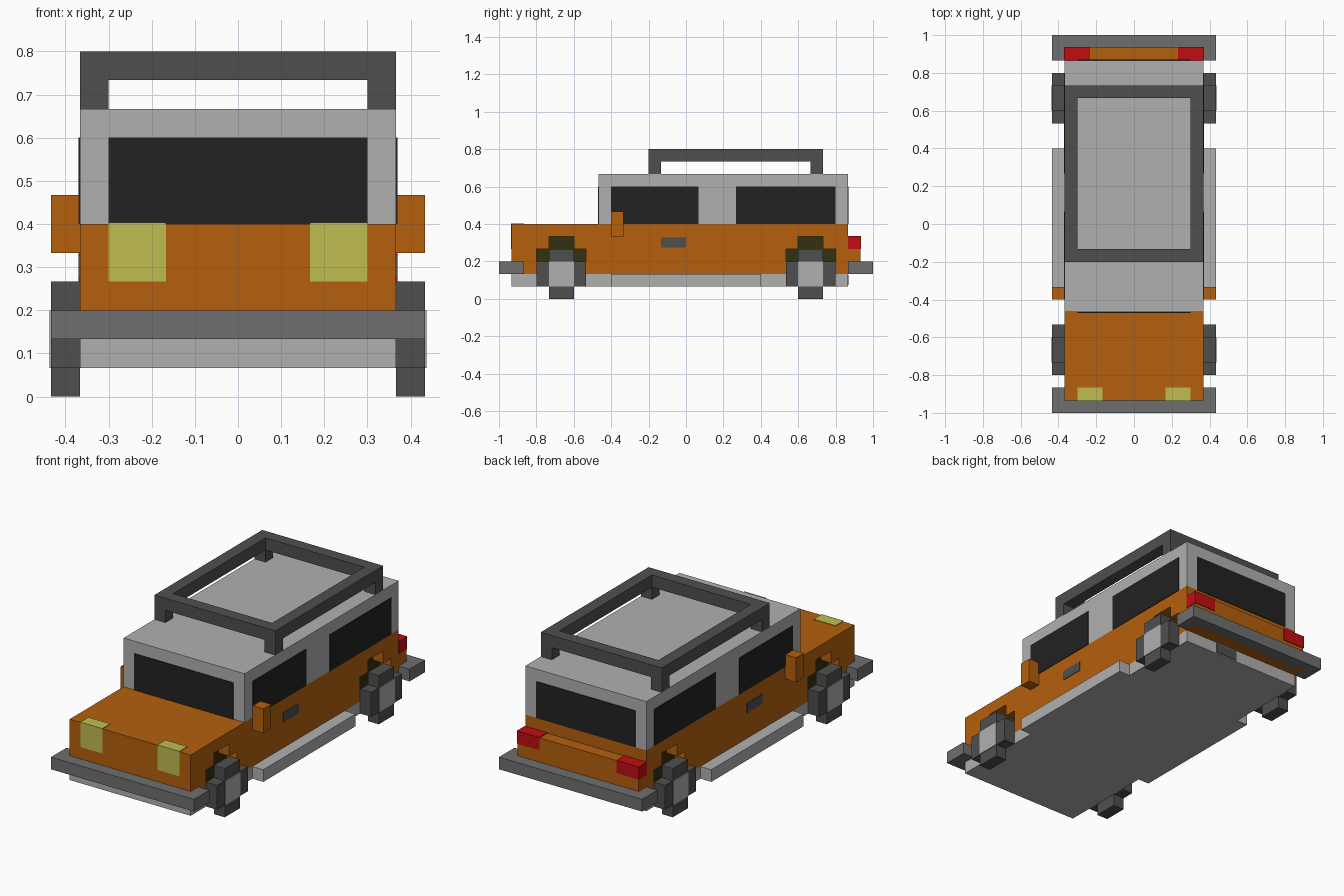
import bpy
import bmesh

cube = bpy.data.objects.get("Cube")
if cube:
    bpy.data.objects.remove(cube, do_unlink=True)

U = 1 / 15   # modelling unit
T = 0.05     # plate thickness in units, each side of the surface


def srgb(c):
    c /= 255
    return c / 12.92 if c <= 0.04045 else ((c + 0.055) / 1.055) ** 2.4


def material(name, r, g, b):
    m = bpy.data.materials.new(name)
    col = (srgb(r), srgb(g), srgb(b), 1)
    m.diffuse_color = col
    m.use_nodes = True
    bsdf = next(n for n in m.node_tree.nodes if n.type == 'BSDF_PRINCIPLED')
    bsdf.inputs["Base Color"].default_value = col
    bsdf.inputs["Roughness"].default_value = 0.8
    return m


ORANGE = material("orange paint", 182, 96, 13)
LIGHT = material("light grey", 176, 176, 176)
MID = material("mid grey", 111, 111, 111)
DARK = material("dark grey", 79, 79, 79)
GLASS = material("black glass", 34, 34, 34)
OLIVE = material("dark olive", 50, 48, 14)
YELLOW = material("lamp yellow", 192, 188, 82)
RED = material("lamp red", 192, 13, 18)


def prism(name, mat, x0, x1, profile):
    """Extrude a (y, z) side profile from x0 to x1."""
    bm = bmesh.new()
    face = bm.faces.new([bm.verts.new((x0 * U, y * U, z * U)) for y, z in profile])
    ext = bmesh.ops.extrude_face_region(bm, geom=[face])
    verts = [v for v in ext["geom"] if isinstance(v, bmesh.types.BMVert)]
    bmesh.ops.translate(bm, verts=verts, vec=((x1 - x0) * U, 0, 0))
    bmesh.ops.recalc_face_normals(bm, faces=bm.faces[:])
    me = bpy.data.meshes.new(name)
    bm.to_mesh(me)
    bm.free()
    me.materials.append(mat)
    ob = bpy.data.objects.new(name, me)
    bpy.context.collection.objects.link(ob)
    return ob


def box(name, mat, x, y, z):
    return prism(name, mat, x[0], x[1],
                 [(y[0], z[0]), (y[1], z[0]), (y[1], z[1]), (y[0], z[1])])


def pair(build, name, mat, x0, x1, *rest):
    """Build a part on the left (+x) and its mirror on the right."""
    for side, s in (("left", 1), ("right", -1)):
        a, b = sorted((s * x0, s * x1))
        if build is box:
            box(f"{side}_{name}", mat, (a, b), *rest)
        else:
            prism(f"{side}_{name}", mat, a, b, *rest)


# Chassis and running boards
box("chassis", LIGHT, (-5.5, 5.5), (-14, 13), (1, 2))
pair(box, "running_board", LIGHT, 5.5, 6.5, (-6, 6), (1, 2))
box("exhaust_tip", DARK, (0.5, 2.5), (13 - T, 13 + T), (1.1, 1.9))

# Lower body: solid core with side walls that carry the stepped wheel arches
AXLES = (("front", -10), ("rear", 10))
tail = [(14, 2), (14, 5), (13, 5), (13, 6), (-14, 6), (-14, 2)]
arches = []
for _, c in AXLES:
    arches += [(c - 2, 2), (c - 2, 4), (c - 1, 4), (c - 1, 5),
               (c + 1, 5), (c + 1, 4), (c + 2, 4), (c + 2, 2)]
box_core = prism("body_core", ORANGE, -4.5, 4.5, tail)
pair(prism, "body_side", ORANGE, 4.5, 5.5, arches + tail)

# Wheels, hubs and dark arch linings
for end, c in AXLES:
    cross = [(c - 1, 0), (c + 1, 0), (c + 1, 1), (c + 2, 1), (c + 2, 3), (c + 1, 3),
             (c + 1, 4), (c - 1, 4), (c - 1, 3), (c - 2, 3), (c - 2, 1), (c - 1, 1)]
    pair(prism, f"{end}_wheel", DARK, 5.5, 6.5, cross)
    pair(box, f"{end}_hub", LIGHT, 6.4, 6.5 + T, (c - 1, c + 1), (1, 3))
    pair(box, f"{end}_arch_lining", OLIVE, 4.5 - T, 4.5 + T, (c - 2, c + 2), (2, 5))

# Bumpers
box("front_bumper", MID, (-6.5, 6.5), (-15, -13), (2, 3))
box("rear_bumper", MID, (-6.5, 6.5), (13, 15), (2, 3))

# Cabin and windows
box("cabin", LIGHT, (-5.5, 5.5), (-7, 13), (6, 10))
box("windscreen", GLASS, (-4.5, 4.5), (-7 - T, -7 + T), (6, 9))
box("rear_window", GLASS, (-4.5, 4.5), (13 - T, 13 + T), (6, 9))
pair(box, "front_side_window", GLASS, 5.5 - T, 5.5 + T, (-6, 1), (6, 9))
pair(box, "rear_side_window", GLASS, 5.5 - T, 5.5 + T, (4, 12), (6, 9))

# Lamps, mirrors and door handles
pair(box, "headlamp", YELLOW, 2.5, 4.5, (-14 - T, -13), (4, 6 + T))
pair(box, "tail_lamp", RED, 3.5, 5.5 + T, (13, 14 + T), (4, 5 + T))
pair(box, "mirror", ORANGE, 5.5, 6.5, (-6, -5), (5, 7))
pair(box, "door_handle", DARK, 5.5 - T, 5.5 + T, (-2, 0), (4.1, 4.9))

# Roof rack: four rails on corner posts
pair(box, "rack_side_rail", DARK, 4.5, 5.5, (-3, 11), (11, 12))
for end, y in (("front", -3), ("rear", 10)):
    box(f"{end}_rack_rail", DARK, (-4.5, 4.5), (y, y + 1), (11, 12))
    pair(box, f"{end}_rack_post", DARK, 4.5, 5.5, (y, y + 1), (10, 11))
